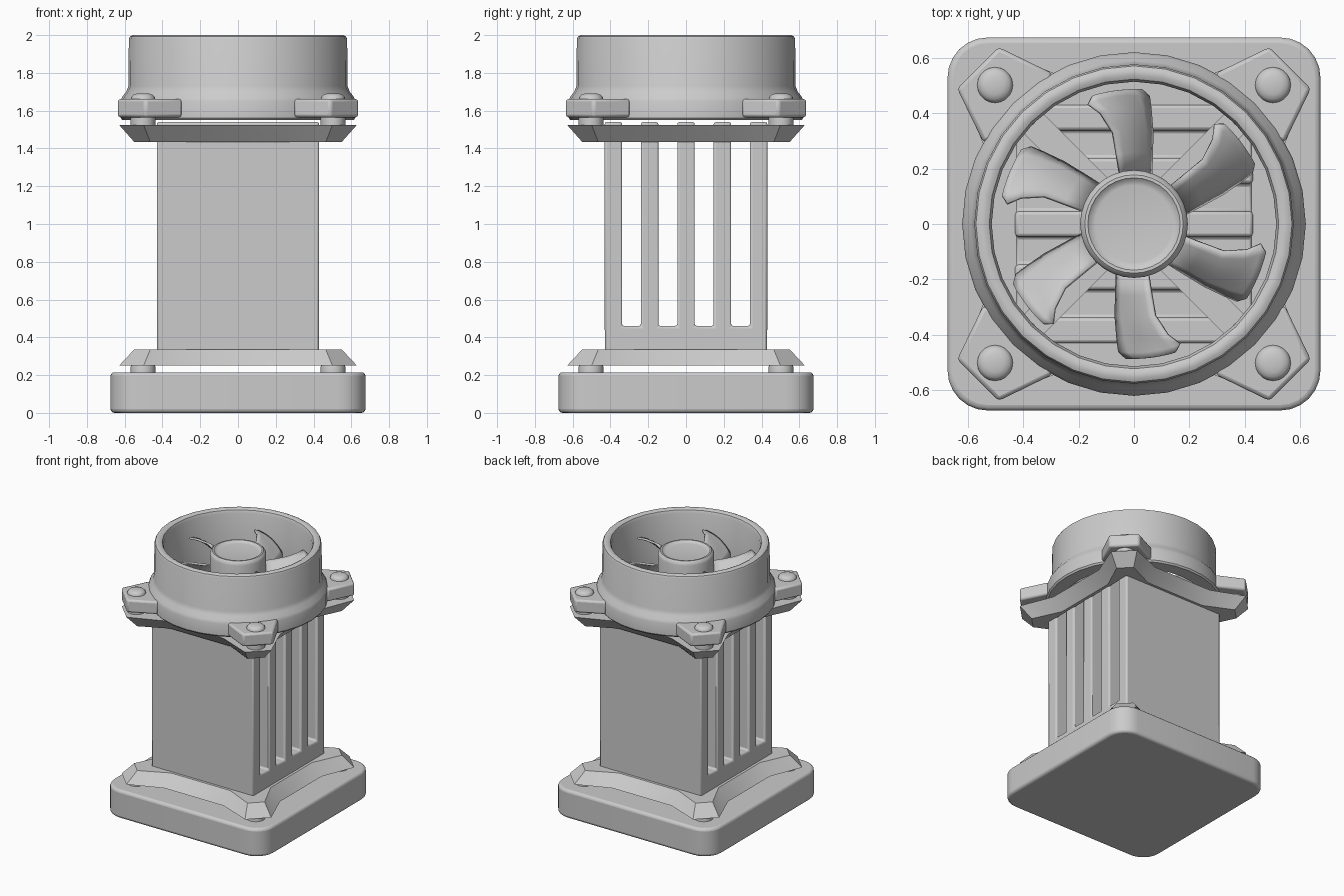
import bpy, bmesh, math
from mathutils import Matrix

if "Cube" in bpy.data.objects:
    bpy.data.objects.remove(bpy.data.objects["Cube"])


def finish(name, bm, bevel=0, segs=2, smooth=35):
    bmesh.ops.remove_doubles(bm, verts=bm.verts, dist=1e-5)
    bmesh.ops.recalc_face_normals(bm, faces=bm.faces)
    me = bpy.data.meshes.new(name)
    bm.to_mesh(me)
    bm.free()
    ob = bpy.data.objects.new(name, me)
    bpy.context.collection.objects.link(ob)
    if bevel:
        m = ob.modifiers.new("bevel", 'BEVEL')
        m.width, m.segments, m.limit_method = bevel, segs, 'ANGLE'
        m.angle_limit = math.radians(32)
    bpy.ops.object.select_all(action='DESELECT')
    ob.select_set(True)
    bpy.context.view_layer.objects.active = ob
    bpy.ops.object.shade_smooth_by_angle(angle=math.radians(smooth))
    return ob


def skin(bm, loops, closed=False):
    """Bridge equal-length vertex loops; cap the ends unless closed."""
    rows = [[bm.verts.new(p) for p in l] for l in loops]
    pairs = list(zip(rows, rows[1:])) + ([(rows[-1], rows[0])] if closed else [])
    for a, b in pairs:
        for i in range(len(a)):
            j = (i + 1) % len(a)
            bm.faces.new((a[i], a[j], b[j], b[i]))
    if not closed:
        bm.faces.new(rows[0])
        bm.faces.new(rows[-1])


def flat(pts, z):
    return [(x, y, z) for x, y in pts]


def circle(r, z, n=32, cx=0, cy=0):
    return [(cx + r * math.cos(2 * math.pi * i / n), cy + r * math.sin(2 * math.pi * i / n), z)
            for i in range(n)]


def lathe(name, profile, n=32, closed=False, cx=0, cy=0):
    bm = bmesh.new()
    skin(bm, [circle(r, z, n, cx, cy) for r, z in profile], closed)
    return finish(name, bm)


def prism(name, pts, z0, z1, bevel=0.012, segs=2):
    bm = bmesh.new()
    skin(bm, [flat(pts, z0), flat(pts, z1)])
    return finish(name, bm, bevel, segs)


def rot4(pts):
    out = []
    for k in range(4):
        c, s = [(1, 0), (0, 1), (-1, 0), (0, -1)][k]
        out += [(c * x - s * y, s * x + c * y) for x, y in pts]
    return out


# base plate with rounded corners
arc = [(0.53 + 0.145 * math.cos(a), 0.53 + 0.145 * math.sin(a))
       for a in [math.pi / 2 * i / 6 for i in range(7)]]
prism("base_plate", rot4(arc), 0, 0.215, 0.02, 3)

# finned body: comb profile in y-z, extruded along x
prof = [(-0.43, 0.25)]
for i in range(5):
    c = -0.385 + i * 0.1925
    prof += [(c - 0.046, 1.54), (c + 0.046, 1.54)]
    if i < 4:
        prof += [(c + 0.046, 0.46), (c + 0.1465, 0.46)]
prof.append((0.43, 0.25))
bm = bmesh.new()
skin(bm, [[(x, y, z) for y, z in prof] for x in (-0.43, 0.43)])
finish("finned_body", bm, 0.012)


# chamfered clamp frames around the body, wide face outward
wide = rot4([(0.53, 0.25), (0.63, 0.50), (0.50, 0.63), (0.25, 0.53)])
narrow = rot4([(0.45, 0.25), (0.55, 0.465), (0.465, 0.55), (0.25, 0.45)])
clamp = lambda v: max(-0.425, min(0.425, v))
hole = [(clamp(x), clamp(y)) for x, y in wide]
for name, zw, zn in (("lower_frame", 0.25, 0.335), ("upper_frame", 1.525, 1.435)):
    bm = bmesh.new()
    skin(bm, [flat(wide, zw), flat(narrow, zn), flat(hole, zn), flat(hole, zw)], True)
    finish(name, bm, smooth=20)

# feet, mounting ears and domed bolts at the corners
P = 0.503
for k, (sx, sy) in enumerate([(1, 1), (-1, 1), (-1, -1), (1, -1)]):
    lathe("foot_%d" % k, [(0.065, 0.2), (0.065, 0.245), (0.055, 0.27)], 20, cx=sx * P, cy=sy * P)
    ear = [(0.64, 0.49), (0.49, 0.64), (0.295, 0.545), (0.36, 0.36), (0.545, 0.295)]
    prism("ear_%d" % k, [(sx * x, sy * y) for x, y in ear], 1.565, 1.662, 0.014)
    lathe("bolt_%d" % k, [(0.055, 1.50), (0.065, 1.51), (0.065, 1.66), (0.062, 1.673),
                          (0.052, 1.684), (0.034, 1.69), (0.01, 1.692)], 20, cx=sx * P, cy=sy * P)

# fan shroud
lathe("fan_shroud", [(0.515, 1.55), (0.612, 1.55), (0.622, 1.562), (0.622, 1.65), (0.614, 1.672),
                     (0.592, 1.70), (0.58, 1.73), (0.578, 1.98), (0.572, 1.993), (0.558, 2.0),
                     (0.54, 2.0), (0.524, 1.992), (0.515, 1.97)], 32, True)

# support struts and motor mount
for k in range(4):
    bm = bmesh.new()
    bmesh.ops.create_cube(bm, size=1, matrix=Matrix.Rotation(math.pi * (k / 2 + 0.25), 4, 'Z')
                          @ Matrix.Translation((0.35, 0, 1.59)) @ Matrix.Diagonal((0.36, 0.1, 0.06, 1)))
    finish("strut_%d" % k, bm)
lathe("motor_mount", [(0.19, 1.56), (0.19, 1.635)])

# hub with rounded rim and shallow dish
lathe("fan_hub", [(0.195, 1.65), (0.195, 1.90), (0.19, 1.918), (0.178, 1.929), (0.167, 1.929),
                  (0.155, 1.918), (0.14, 1.915)])

# blades: (radius, low-edge angle, high-edge angle, low z, high z) per section
sections = [(0.185, 71, 106, 1.70, 1.83), (0.26, 76, 104, 1.70, 1.84), (0.34, 79, 103, 1.70, 1.855),
            (0.42, 82, 107, 1.71, 1.865), (0.465, 83.5, 111, 1.715, 1.87),
            (0.488, 87, 108, 1.735, 1.855)]
for k in range(6):
    bm = bmesh.new()
    rows = []
    for r, a0, a1, z0, z1 in sections:
        row = []
        for i in range(7):
            t = i / 6
            a = math.radians(a0 + (a1 - a0) * t + 60 * k)
            z = z0 + (z1 - z0) * t + 0.02 * math.sin(math.pi * t)
            row.append(bm.verts.new((r * math.cos(a), r * math.sin(a), z)))
        rows.append(row)
    for a, b in zip(rows, rows[1:]):
        for i in range(6):
            bm.faces.new((a[i], b[i], b[i + 1], a[i + 1]))
    ob = finish("fan_blade_%d" % k, bm, smooth=50)
    m = ob.modifiers.new("thickness", 'SOLIDIFY')
    m.thickness, m.offset = 0.014, 0
